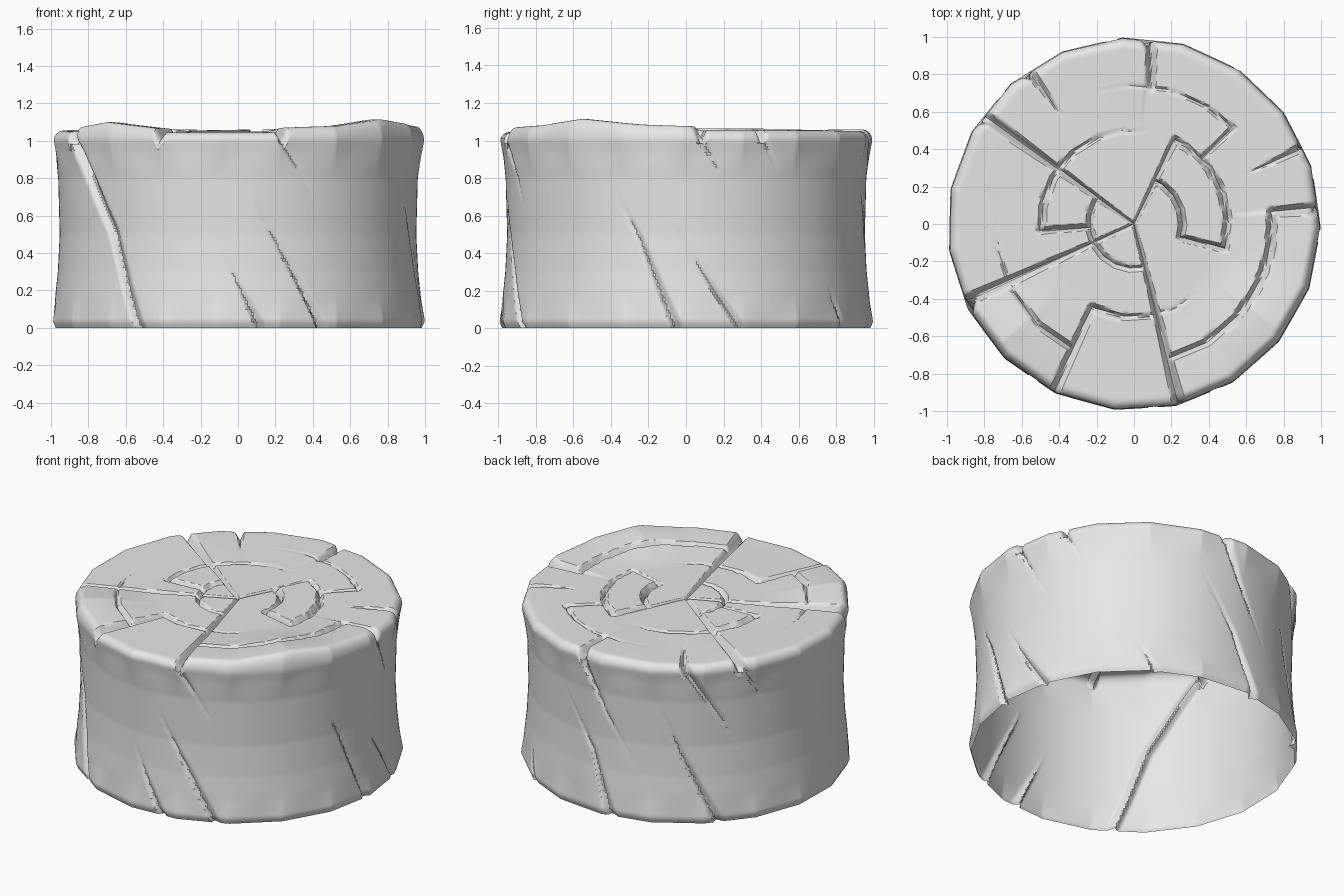
import bpy
import bmesh
from math import sin, cos, pi, radians, degrees, hypot, ceil

cube = bpy.data.objects.get("Cube")
if cube:
    bpy.data.objects.remove(cube, do_unlink=True)

COLUMNS, WALL_ROWS, BEVEL_ROWS, TOP_ROWS = 570, 62, 7, 80
SIDES = 19
START = 33          # azimuth in degrees where the columns begin
RIM = 0.945         # radius where the top face begins
WALL_RADIUS = 0.97  # unrolls the wall to flat distances

# outline of the wall as (height, radius)
WALL = [(0, 0.985), (0.035, 1.0), (0.14, 0.985), (0.3, 0.968), (0.5, 0.958),
        (0.8, 0.966), (0.93, 0.983), (1.0, 0.995)]

# height of the top edge as (azimuth, height)
EDGE = [(33, 1.055), (85, 1.05), (86, 1.06), (124, 1.05), (144, 1.06), (204, 1.05),
        (206, 1.07), (222, 1.10), (244, 1.065), (246, 1.045), (283, 1.045),
        (285, 1.07), (305, 1.08), (324, 1.115), (345, 1.085), (364, 1.075),
        (366, 1.055), (393, 1.055)]


def lookup(table, x):
    """Straight-line interpolation in a table of pairs."""
    for (x0, y0), (x1, y1) in zip(table, table[1:]):
        if x <= x1:
            return y0 + (y1 - y0) * max(0, x - x0) / (x1 - x0)
    return table[-1][1]


def smooth(x):
    x = min(1, max(0, x))
    return x * x * (3 - 2 * x)


def arc(r, a0, a1):
    """Polar points along a growth ring, in straight steps."""
    n = max(1, ceil(abs(a1 - a0) / 20))
    return [(r, a0 + (a1 - a0) * i / n) for i in range(n + 1)]


# cracks on the top: start strength, end strength, polar path
TOP_CRACKS = [
    (0.5, 1.5, [(0, 144), (0.5, 144), (1.05, 144)]),
    (0.5, 1.5, [(0, 204.5), (0.5, 204.5), (1.05, 204.5)]),
    (0.5, 1.4, [(0, 284), (0.5, 284), (1.05, 284)]),
    (0.5, 0.9, [(0, 64), (0.5, 64)]),
    (0.9, 0.0, arc(0.5, 64, 44) + arc(0.74, 44, 109)),
    (0.9, 0.9, arc(0.5, 44, -15) + arc(0.26, -16, 64)),
    (1.4, 1.0, [(1.05, 85), (0.74, 83)]),
    (1.4, 0.0, [(1.05, 124.5), (0.67, 123.5)]),
    (1.4, 0.0, [(1.05, 24.5), (0.66, 24)]),
    (1.3, 0.9, [(1.05, 5)] + arc(0.74, 5, -76)),
    (0.0, 1.3, arc(0.5, -46, -117) + [(1.05, -115.5)]),
    (1.0, 0.0, arc(0.74, -116, -183)),
    (0.9, 0.8, arc(0.5, 144, 184) + arc(0.24, 184, 144)),
    (0.8, 0.8, arc(0.24, 184, 204)),
    (0.9, 0.0, arc(0.5, 144, 80)),
    (0.9, 0.6, arc(0.24, 204, 282)),
]

# cracks on the wall: start strength, end strength, path as (azimuth, height)
WALL_CRACKS = [
    (1.6, 1.1, [(204, 1.1), (206, 1.0), (224.6, 0.52), (232, 0.2), (237, 0)]),
    (1.2, 0.0, [(282, 1.1), (283.5, 1.0), (297, 0.62)]),
    (0.0, 1.0, [(275, 0.69), (279, 0.55), (288, 0.28), (296.5, 0)]),
    (0.0, 1.0, [(264, 0.43), (276.5, 0)]),
    (0.0, 1.1, [(337, 0.72), (345, 0.47), (356.5, 0)]),
    (0.0, 1.0, [(355, 0.56), (376.5, 0)]),
    (1.2, 0.0, [(362, 1.1), (365, 1.0), (377, 0.62)]),
    (1.2, 0.0, [(383, 1.1), (385, 1.0), (391, 0.82)]),
    (0.0, 0.8, [(51, 0.22), (57, 0)]),
    (0.0, 1.2, [(75, 0.77), (88.5, 0.41), (97, 0)]),
    (1.3, 0.0, [(84, 1.1), (86, 0.95), (94, 0.69), (106, 0.36)]),
    (0.0, 1.1, [(116, 0.74), (123, 0.45), (136, 0)]),
    (1.3, 0.0, [(123, 1.1), (126, 0.98), (137.6, 0.69), (146, 0.4)]),
    (1.4, 0.0, [(143, 1.1), (146, 1.0), (157, 0.66)]),
]


def segments(cracks, to_flat):
    """Split cracks into flat segments with a strength at both ends."""
    out = []
    for w0, w1, path in cracks:
        pts = [to_flat(*p) for p in path]
        n = len(pts) - 1
        for i in range(n):
            out.append((*pts[i], *pts[i + 1],
                        w0 + (w1 - w0) * i / n, w0 + (w1 - w0) * (i + 1) / n))
    return out


def groove(segs, x, y, steep, broad, depth):
    """Depth of the deepest crack here: steep on one side, broad on the other."""
    deepest, reach = 0, 1.6 * broad
    for ax, ay, bx, by, wa, wb in segs:
        if (x < min(ax, bx) - reach or x > max(ax, bx) + reach
                or y < min(ay, by) - reach or y > max(ay, by) + reach):
            continue
        dx, dy = bx - ax, by - ay
        t = ((x - ax) * dx + (y - ay) * dy) / (dx * dx + dy * dy)
        t = min(1, max(0, t))
        px, py = x - ax - t * dx, y - ay - t * dy
        strength = wa + (wb - wa) * t
        side = broad if dx * py - dy * px > 0 else steep
        fall = hypot(px, py) / (side * max(0.35, strength))
        if fall < 1:
            deepest = max(deepest, depth * strength * (1 - fall))
    return deepest


top_segs = segments(TOP_CRACKS, lambda r, a: (r * cos(radians(a)), r * sin(radians(a))))
wall_segs = segments(WALL_CRACKS, lambda a, z: (radians(a) * WALL_RADIUS, z))


def facet(angle, z):
    """Many-sided outline at the foot and rim, round in between."""
    step = 2 * pi / SIDES
    local = (angle + radians(1.2)) % step - step / 2
    polygon = cos(step / 2) / cos(local)
    blend = smooth((abs(z - 0.5) - 0.3) / 0.2)
    return 0.995 + (polygon - 0.995) * blend


def top_height(r, az, edge):
    """Top face: level heart, wavy border, raised ring blocks."""
    z = 1.05 + (edge - 1.05) * smooth((r - 0.45) / 0.48)
    if 0.26 < r < 0.5 and (az > 345 or az < 64):
        z += 0.014
    if 0.24 < r < 0.5 and 144 < az < 184:
        z += 0.01
    return z


def column(az):
    """Points of one column, from the foot up the wall and in to the heart."""
    angle = radians(az)
    edge = lookup(EDGE, az)
    profile = []
    for i in range(WALL_ROWS):
        z = i / WALL_ROWS
        profile.append((lookup(WALL, z), z))
    for i in range(BEVEL_ROWS):
        turn = pi / 2 * i / BEVEL_ROWS
        profile.append((RIM + 0.05 * cos(turn), 1 + (edge - 1) * sin(turn)))
    for i in range(TOP_ROWS):
        r = RIM * (1 - i / TOP_ROWS)
        profile.append((r, top_height(r, az, edge)))
    for r, z in profile:
        r *= facet(angle, z)
        cut_in = cut_down = 0
        if r > 0.9:
            cut_in = groove(wall_segs, angle * WALL_RADIUS, z, 0.014, 0.042, 0.034)
        if z > 0.99:
            cut_down = groove(top_segs, r * cos(angle), r * sin(angle), 0.022, 0.026, 0.045)
        r -= cut_in
        yield r * cos(angle), r * sin(angle), z - cut_down


# stump: one open-bottomed skin
bm = bmesh.new()
columns = [[bm.verts.new(p) for p in column(START + 360 * i / COLUMNS)]
           for i in range(COLUMNS)]
heart = bm.verts.new((0, 0, 1.035))
for i, left in enumerate(columns):
    right = columns[(i + 1) % COLUMNS]
    for j in range(len(left) - 1):
        bm.faces.new((left[j], right[j], right[j + 1], left[j + 1]))
    bm.faces.new((left[-1], right[-1], heart))

mesh = bpy.data.meshes.new("cracked_stump")
bm.to_mesh(mesh)
bm.free()
stump = bpy.data.objects.new("cracked_stump", mesh)
bpy.context.collection.objects.link(stump)

# plain grey material
grey = bpy.data.materials.new("plain_grey")
grey.use_nodes = True
grey.diffuse_color = (0.8, 0.8, 0.8, 1)
grey.node_tree.nodes["Principled BSDF"].inputs["Base Color"].default_value = (0.8, 0.8, 0.8, 1)
mesh.materials.append(grey)

bpy.context.view_layer.objects.active = stump
stump.select_set(True)
bpy.ops.object.shade_smooth_by_angle(angle=radians(40))
